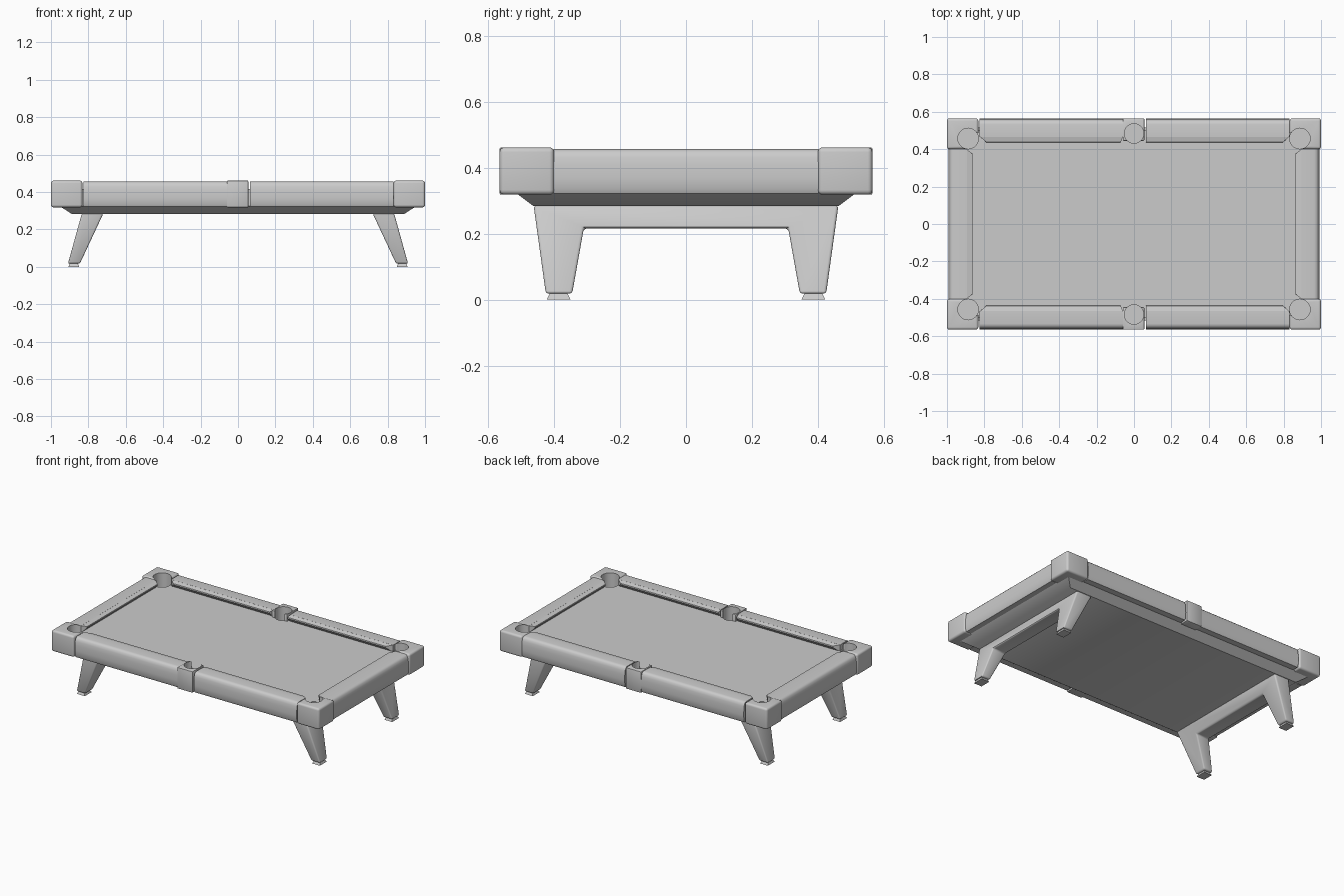
import bpy, bmesh, math
from mathutils import Matrix

cube = bpy.data.objects.get("Cube")
if cube:
    bpy.data.objects.remove(cube, do_unlink=True)

grey = bpy.data.materials.new("plain_grey")
grey.use_nodes = True
grey.diffuse_color = (0.6, 0.6, 0.6, 1)
grey.node_tree.nodes["Principled BSDF"].inputs["Base Color"].default_value = (0.6, 0.6, 0.6, 1)

FELT, FLOOR = 0.415, 0.365


def finish(name, bm, bevel=0.0, segments=3, cutters=(), shape=None):
    """Round the edges, reshape, cut the pockets and shade the part."""
    bmesh.ops.recalc_face_normals(bm, faces=bm.faces)
    if bevel:
        bmesh.ops.bevel(bm, geom=bm.edges[:], offset=bevel, segments=segments,
                        profile=0.5, affect='EDGES', clamp_overlap=True)
    if shape:
        for v in bm.verts:
            v.co = shape(v.co)
    bmesh.ops.recalc_face_normals(bm, faces=bm.faces)
    mesh = bpy.data.meshes.new(name)
    bm.to_mesh(mesh)
    bm.free()
    mesh.materials.append(grey)
    ob = bpy.data.objects.new(name, mesh)
    bpy.context.collection.objects.link(ob)
    bpy.ops.object.select_all(action='DESELECT')
    ob.select_set(True)
    bpy.context.view_layer.objects.active = ob
    for c in cutters:
        m = ob.modifiers.new("pocket_cut", 'BOOLEAN')
        m.operation, m.solver, m.object = 'DIFFERENCE', 'EXACT', c
        bpy.ops.object.modifier_apply(modifier=m.name)
    bpy.ops.object.shade_smooth_by_angle(angle=math.radians(35))
    return ob


def prism(outline, lo, hi, place):
    """Extrude a 2D outline from lo to hi; place maps (a, b, t) to x, y, z."""
    bm = bmesh.new()
    rings = [[bm.verts.new(place(a, b, t)) for a, b in outline] for t in (lo, hi)]
    bm.faces.new(rings[0])
    bm.faces.new(rings[1][::-1])
    n = len(outline)
    for i in range(n):
        j = (i + 1) % n
        bm.faces.new((rings[0][i], rings[0][j], rings[1][j], rings[1][i]))
    return bm


def box(x0, x1, y0, y1, z0, z1):
    return prism([(x0, y0), (x1, y0), (x1, y1), (x0, y1)], z0, z1,
                 lambda a, b, t: (a, b, t))


def frustum(x, y, low, high, z0, z1):
    """Rectangular block whose half sizes change from low to high."""
    bm = box(-1, 1, -1, 1, z0, z1)
    for v in bm.verts:
        sx, sy = low if v.co.z < (z0 + z1) / 2 else high
        v.co.x, v.co.y = x + v.co.x * sx, y + v.co.y * sy
    return bm


def hide(ob):
    ob.hide_render = True
    ob.hide_set(True)
    return ob


def pocket_cutter(name, x, y, r):
    bm = bmesh.new()
    bmesh.ops.create_cone(bm, cap_ends=True, segments=40, radius1=r, radius2=r,
                          depth=0.3, matrix=Matrix.Translation((x, y, FLOOR + 0.15)))
    return hide(finish(name, bm))


CX, CY, SY = 0.887, 0.457, 0.484
pockets = []

# corner castings with round pockets that open toward the bed
for sx in (-1, 1):
    for sy in (-1, 1):
        tag = ("left" if sx > 0 else "right") + ("_back" if sy > 0 else "_front")
        hole = pocket_cutter("corner_cutter_" + tag, sx * CX, sy * CY, 0.055)
        throat = [(CX - 0.04, CY + 0.035), (CX + 0.015, CY - 0.045),
                  (0.9, 0.36), (0.79, 0.36), (0.79, 0.47)]
        bm = prism([(sx * a, sy * b) for a, b in throat], FELT, 0.6,
                   lambda a, b, t: (a, b, t))
        mouth = hide(finish("throat_cutter_" + tag, bm))
        bm = box(sx * 0.832, sx * 1.0, sy * 0.4, sy * 0.565, 0.318, 0.461)
        finish("corner_casting_" + tag, bm, 0.014, 4, (hole, mouth))
        pockets.append(hole)

# side pocket castings
for sy in (-1, 1):
    tag = "back" if sy > 0 else "front"
    hole = pocket_cutter("side_cutter_" + tag, 0, sy * SY, 0.052)
    bm = box(-0.059, 0.055, sy * 0.445, sy * 0.565, 0.318, 0.461)
    finish("side_casting_" + tag, bm, 0.004, 2, (hole,))
    pockets.append(hole)

# playing bed with pocket wells
finish("bed", box(-0.92, 0.92, -0.5, 0.5, 0.322, FELT), cutters=pockets)

# tapered under body
finish("under_body", frustum(0, 0, (0.89, 0.462), (0.952, 0.517), 0.283, 0.324))

# wooden rails: outer face gently bulged, inner face upright (d = distance inward)
rail = [(0.008, 0.322), (0.002, 0.335), (0.0, 0.37), (0.001, 0.405), (0.004, 0.43),
        (0.009, 0.445), (0.017, 0.453), (0.03, 0.456), (0.097, 0.455), (0.097, 0.322)]
# rubber cushions: slightly falling top, nose, undercut below
cushion = [(0.095, 0.455), (0.125, 0.448), (0.126, 0.44), (0.102, FELT - 0.002), (0.095, FELT - 0.002)]


def cushion_ends(axis, lo, hi, trim_lo, trim_hi, base):
    """Mitre both cushion ends back toward the nose."""
    def shape(co):
        other = abs(co[1 - axis])
        k = max(0.0, min(1.0, (base - other) / 0.03))
        co[axis] += k * (trim_lo if co[axis] < (lo + hi) / 2 else -trim_hi)
        return co
    return shape


for sy in (-1, 1):
    tag = "back" if sy > 0 else "front"
    for side, lo, hi, t0, t1 in (("right", -0.825, -0.059, 0.035, 0.012),
                                 ("left", 0.064, 0.832, 0.0, 0.035)):
        place = lambda a, b, t: (t, sy * (0.563 - a), b)
        finish(f"long_rail_{tag}_{side}", prism(rail, lo, hi, place), cutters=pockets)
        finish(f"long_cushion_{tag}_{side}", prism(cushion, lo, hi, place), cutters=pockets,
               shape=cushion_ends(0, lo, hi, t0, t1, 0.468))

for sx in (-1, 1):
    tag = "left" if sx > 0 else "right"
    place = lambda a, b, t: (sx * (0.993 - a - 0.004 * (a > 0.09)), t, b)
    finish("end_rail_" + tag, prism(rail, -0.402, 0.402, place), cutters=pockets)
    finish("end_cushion_" + tag, prism(cushion, -0.4, 0.4, place), cutters=pockets,
           shape=cushion_ends(1, -0.4, 0.4, 0.025, 0.025, 0.894))

# splayed leg frames: two tapered legs joined by a crossbar
half = [(0.462, 0.285), (0.425, 0.018), (0.345, 0.018), (0.31, 0.215)]
frame = half + [(-y, z) for y, z in reversed(half)]
for sx in (-1, 1):
    tag = "left" if sx > 0 else "right"

    def splay(co):
        k = (co.z - 0.018) / 0.267
        inner = 0.845 + k * (0.72 - 0.845)
        outer = 0.909 + k * (0.835 - 0.909)
        co.x = sx * (inner + (outer - inner) * co.x / 0.09)
        return co

    finish("leg_frame_" + tag, prism(frame, 0, 0.09, lambda a, b, t: (t, a, b)),
           0.009, 3, shape=splay)
    for sy in (-1, 1):
        end = "_back" if sy > 0 else "_front"
        finish("foot_pad_" + tag + end,
               frustum(sx * 0.878, sy * 0.386, (0.029, 0.036), (0.021, 0.026), 0, 0.02))
